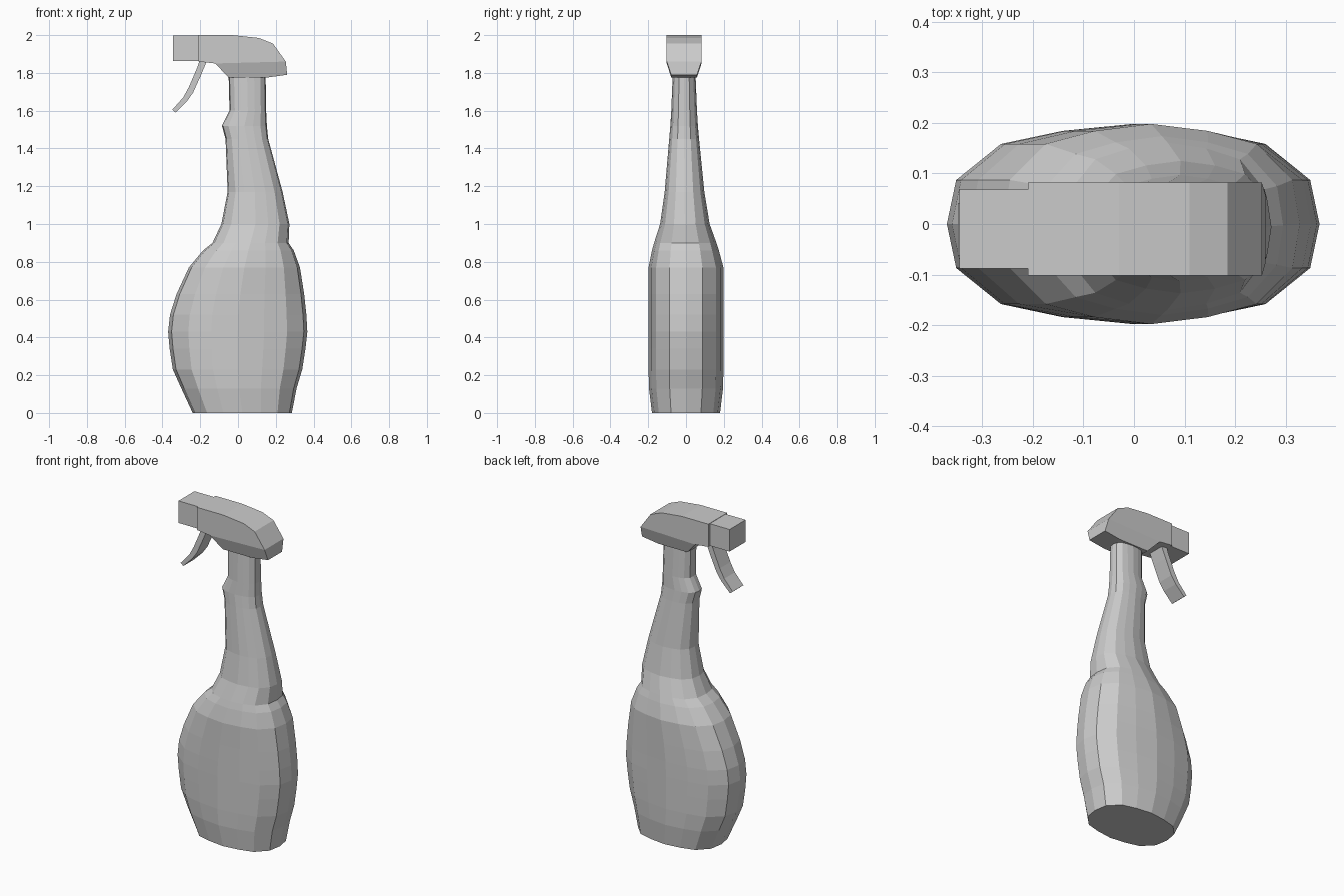
import bpy, bmesh

if "Cube" in bpy.data.objects:
    bpy.data.objects.remove(bpy.data.objects["Cube"])


def finish(name, bm):
    bmesh.ops.recalc_face_normals(bm, faces=bm.faces)
    mesh = bpy.data.meshes.new(name)
    bm.to_mesh(mesh)
    bm.free()
    obj = bpy.data.objects.new(name, mesh)
    bpy.context.collection.objects.link(obj)
    return obj


def loft(name, sections, ring):
    """Skin rings stretched to (z, x_min, x_max, half_depth, y_centre)."""
    bm = bmesh.new()
    loops = []
    for z, x0, x1, hy, yc in sections:
        cx, hx = (x0 + x1) / 2, (x1 - x0) / 2
        loops.append([bm.verts.new((cx + u * hx, yc + v * hy, z)) for u, v in ring])
    n = len(ring)
    for a, b in zip(loops, loops[1:]):
        for i in range(n):
            j = (i + 1) % n
            bm.faces.new((a[i], a[j], b[j], b[i]))
    bm.faces.new(loops[0])
    bm.faces.new(loops[-1])
    return finish(name, bm)


def prism(name, profile, yc, split=None):
    """Extrude an (x, z, half_depth) outline across y; split creases the sides."""
    bm = bmesh.new()
    sides = [[bm.verts.new((x, yc + s * h, z)) for x, z, h in profile] for s in (-1, 1)]
    n = len(profile)
    for i in range(n):
        j = (i + 1) % n
        bm.faces.new((sides[0][i], sides[0][j], sides[1][j], sides[1][i]))
    for side in sides:
        if split:
            a, b = split
            bm.faces.new(side[a:b + 1])
            bm.faces.new(side[b:] + side[:a + 1])
        else:
            bm.faces.new(side)
    return finish(name, bm)


# 16-sided flattened-oval cross-section from one mirrored quarter
quarter = [(1, 0), (.95, .44), (.71, .8), (.38, .93), (0, 1)]
half = quarter + [(-x, y) for x, y in quarter[-2::-1]]
ring = half + [(x, -y) for x, y in half[-2:0:-1]]

# Bottle: bulging body, waist, finger ridge and neck
bottle = [
    (0.00, -.24, .285, .18, 0), (0.13, -.30, .31, .196, 0),
    (0.23, -.345, .34, .198, 0), (0.34, -.362, .357, .198, 0),
    (0.43, -.37, .367, .198, 0), (0.52, -.36, .362, .198, 0),
    (0.63, -.325, .35, .198, 0), (0.77, -.26, .328, .198, 0),
    (0.86, -.185, .295, .177, -.003), (0.90, -.135, .268, .165, -.004),
    (1.00, -.088, .272, .131, -.006), (1.17, -.055, .236, .105, -.008),
    (1.45, -.066, .16, .079, -.01), (1.52, -.085, .153, .073, -.01),
    (1.60, -.045, .149, .068, -.01), (1.80, -.05, .146, .06, -.01),
]
loft("bottle", bottle, ring)

# Spray head: rounded-back block whose lower flanks taper to the neck
W, N = .092, .068
head = [(-.12, 1.85, W), (-.21, 1.86, W), (-.21, 2.0, W), (-.03, 2.0, W),
        (.11, 1.985, W), (.185, 1.955, W), (.253, 1.86, W),
        (.26, 1.79, N), (.15, 1.775, N), (-.05, 1.775, N)]
prism("spray_head", head, -.01, split=(0, 6))

# Nozzle block
nozzle = [(-.345, 1.862), (-.345, 1.998), (-.2, 1.998), (-.2, 1.862)]
prism("nozzle", [(x, z, .078) for x, z in nozzle], -.01)

# Curved trigger
trigger = [(-.20, 1.875), (-.215, 1.83), (-.26, 1.725), (-.29, 1.67), (-.348, 1.605),
           (-.33, 1.59), (-.27, 1.65), (-.238, 1.695), (-.195, 1.79), (-.16, 1.875)]
bm_profile = [(x, z, .052) for x, z in trigger]
prism("trigger", bm_profile, -.01)
